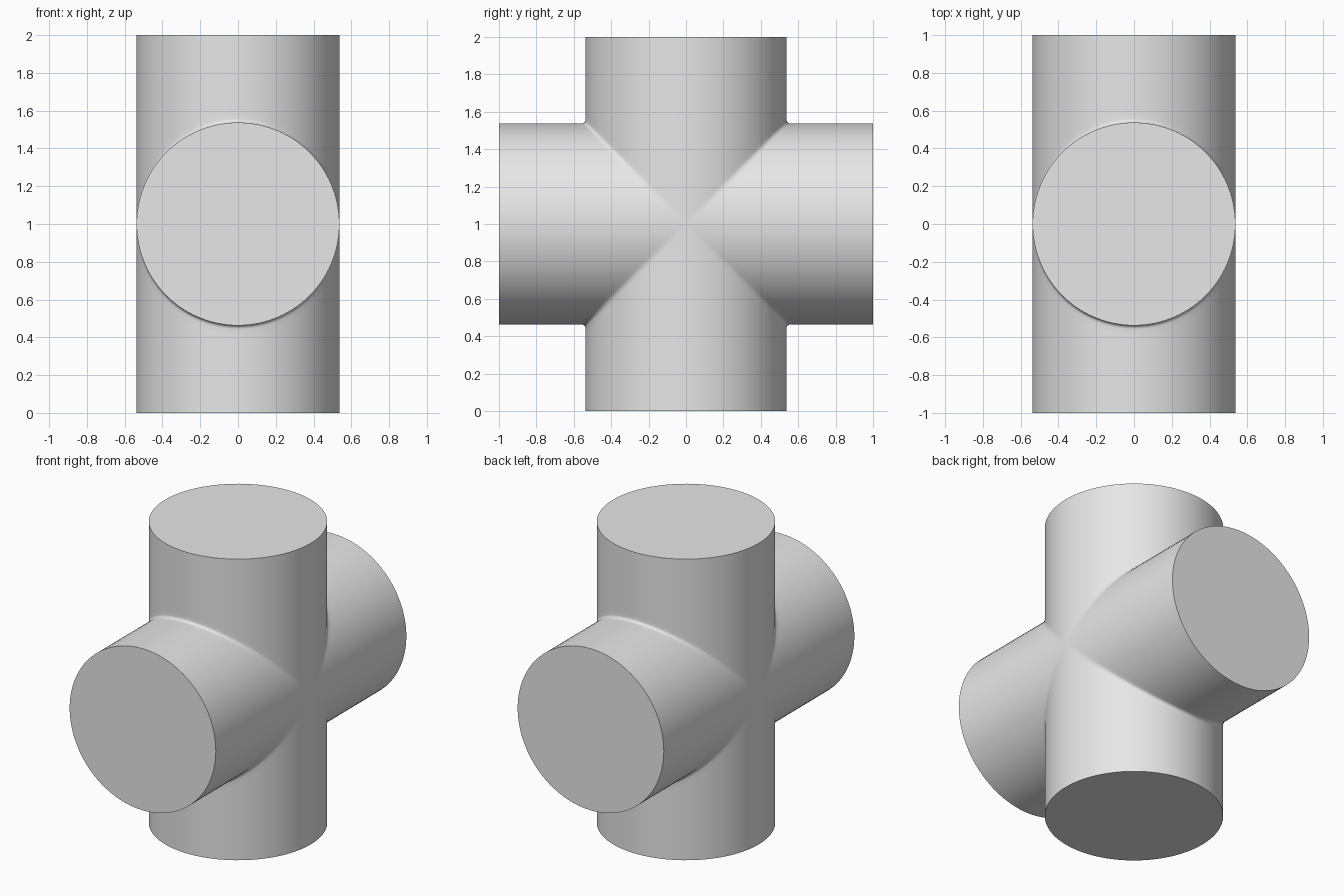
import bpy, bmesh
from math import sin, cos, pi, radians
from mathutils import Matrix

cube = bpy.data.objects.get("Cube")
if cube:
    bpy.data.objects.remove(cube, do_unlink=True)

RADIUS = 0.537    # pipe radius
REACH = 1.0       # arm length from the centre
FILLET = 0.02     # rounding where the pipes meet
COLUMNS = 48      # segments per half turn
ARC = 6           # segments in the fillet


def corner_path(w):
    """Outline in y,z from one arm's end, round the fillet, to the next arm's end."""
    c = w + FILLET
    arc = [(c - FILLET * cos(a), c - FILLET * sin(a))
           for a in (i * pi / 2 / ARC for i in range(ARC + 1))]
    near = c + 0.03
    return [(w, REACH), (w, near)] + arc + [(near, w), (REACH, w)]


# One quarter of the cross: a grid of corner outlines swept across x
bm = bmesh.new()
rows = []
for i in range(COLUMNS + 1):
    t = pi * i / COLUMNS
    x, w = RADIUS * cos(t), RADIUS * sin(t)
    rows.append([bm.verts.new((x, y, z)) for y, z in corner_path(w)])
for a, b in zip(rows, rows[1:]):
    for j in range(len(a) - 1):
        bm.faces.new((a[j], a[j + 1], b[j + 1], b[j]))

# Repeat the quarter around x and weld
quarter = bm.verts[:] + bm.edges[:] + bm.faces[:]
for k in range(1, 4):
    copy = bmesh.ops.duplicate(bm, geom=quarter)["geom"]
    bmesh.ops.rotate(bm, cent=(0, 0, 0), matrix=Matrix.Rotation(k * pi / 2, 3, 'X'),
                     verts=[g for g in copy if isinstance(g, bmesh.types.BMVert)])
bmesh.ops.remove_doubles(bm, verts=bm.verts[:], dist=0.0001)

# Close the four round ends and the tiny gaps at the crossing
bmesh.ops.holes_fill(bm, edges=[e for e in bm.edges if e.is_boundary], sides=0)
bmesh.ops.recalc_face_normals(bm, faces=bm.faces[:])
bmesh.ops.translate(bm, verts=bm.verts[:], vec=(0, 0, REACH))

mesh = bpy.data.meshes.new("pipe_cross")
bm.to_mesh(mesh)
bm.free()
cross = bpy.data.objects.new("pipe_cross", mesh)
bpy.context.collection.objects.link(cross)

# Plain grey material
grey = bpy.data.materials.new("light grey")
grey.use_nodes = True
grey.diffuse_color = (0.8, 0.8, 0.8, 1)
grey.node_tree.nodes["Principled BSDF"].inputs["Base Color"].default_value = (0.8, 0.8, 0.8, 1)
mesh.materials.append(grey)

# Smooth sides, sharp rims
bpy.ops.object.select_all(action='DESELECT')
cross.select_set(True)
bpy.context.view_layer.objects.active = cross
bpy.ops.object.shade_smooth_by_angle(angle=radians(30))
